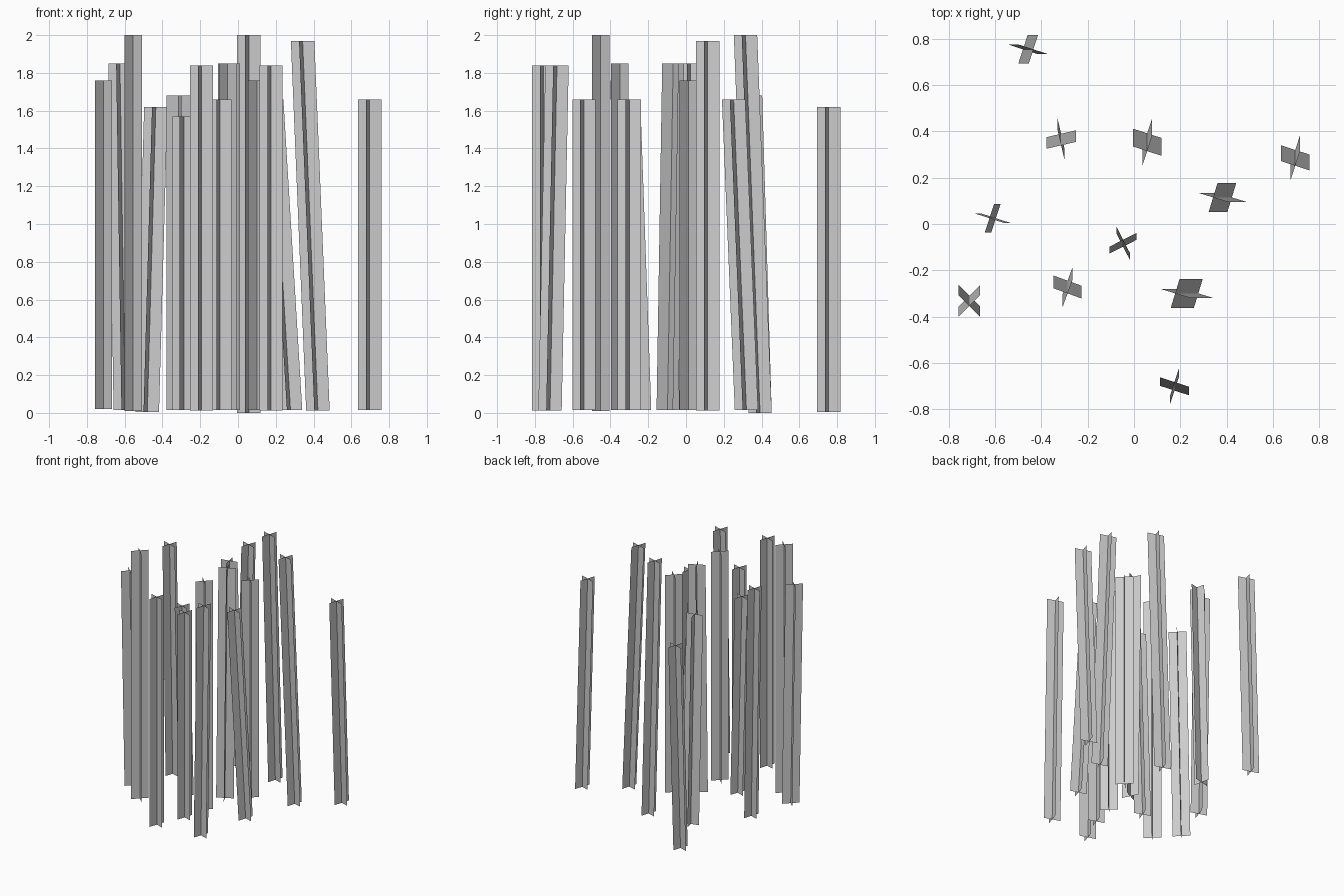
import bpy
from math import cos, sin, radians

W = 0.065  # half width of each blade

# Each stalk: bottom x, bottom y, top x, top y, bottom z, top z, turn in degrees
STALKS = [
    (-0.480, 0.755, -0.435, 0.755, 0.005, 1.62, -18),
    (-0.315, 0.390, -0.315, 0.340, 0.015, 1.68, 13),
    (0.057, 0.392, 0.057, 0.315, 0.0, 2.00, -18),
    (0.697, 0.320, 0.697, 0.252, 0.015, 1.66, -18),
    (0.423, 0.115, 0.342, 0.115, 0.012, 1.97, -17),
    (-0.597, 0.025, -0.625, 0.025, 0.015, 1.85, -18),
    (-0.047, -0.098, -0.047, -0.068, 0.015, 1.85, 27),
    (-0.287, -0.245, -0.287, -0.300, 0.015, 1.57, -20),
    (-0.712, -0.310, -0.712, -0.355, 0.02, 1.76, 45),
    (0.278, -0.300, 0.178, -0.300, 0.015, 1.66, -17),
    (0.175, -0.720, 0.175, -0.683, 0.012, 1.84, -18),
    # upright ones
    (-0.555, -0.452, -0.555, -0.452, 0.01, 2.00, 45),
    (-0.193, -0.754, -0.193, -0.754, 0.012, 1.84, -18),
    (-0.095, -0.540, -0.095, -0.540, 0.015, 1.66, -18),
    (-0.055, -0.350, -0.055, -0.350, 0.015, 1.85, 45),
    (0.100, 0.012, 0.100, 0.012, 0.015, 1.76, 45),
]


def stalk(name, bx, by, tx, ty, z0, z1, turn):
    """Two flat blades crossing at right angles along a leaning axis."""
    verts, faces = [], []
    for a in (radians(turn), radians(turn + 90)):
        dx, dy = W * cos(a), W * sin(a)
        n = len(verts)
        verts += [(bx - dx, by - dy, z0), (bx + dx, by + dy, z0),
                  (tx + dx, ty + dy, z1), (tx - dx, ty - dy, z1)]
        faces.append((n, n + 1, n + 2, n + 3))
    mesh = bpy.data.meshes.new(name)
    mesh.from_pydata(verts, [], faces)
    bpy.context.collection.objects.link(bpy.data.objects.new(name, mesh))


for i, s in enumerate(STALKS, 1):
    stalk(f"stalk_{i:02d}", *s)
